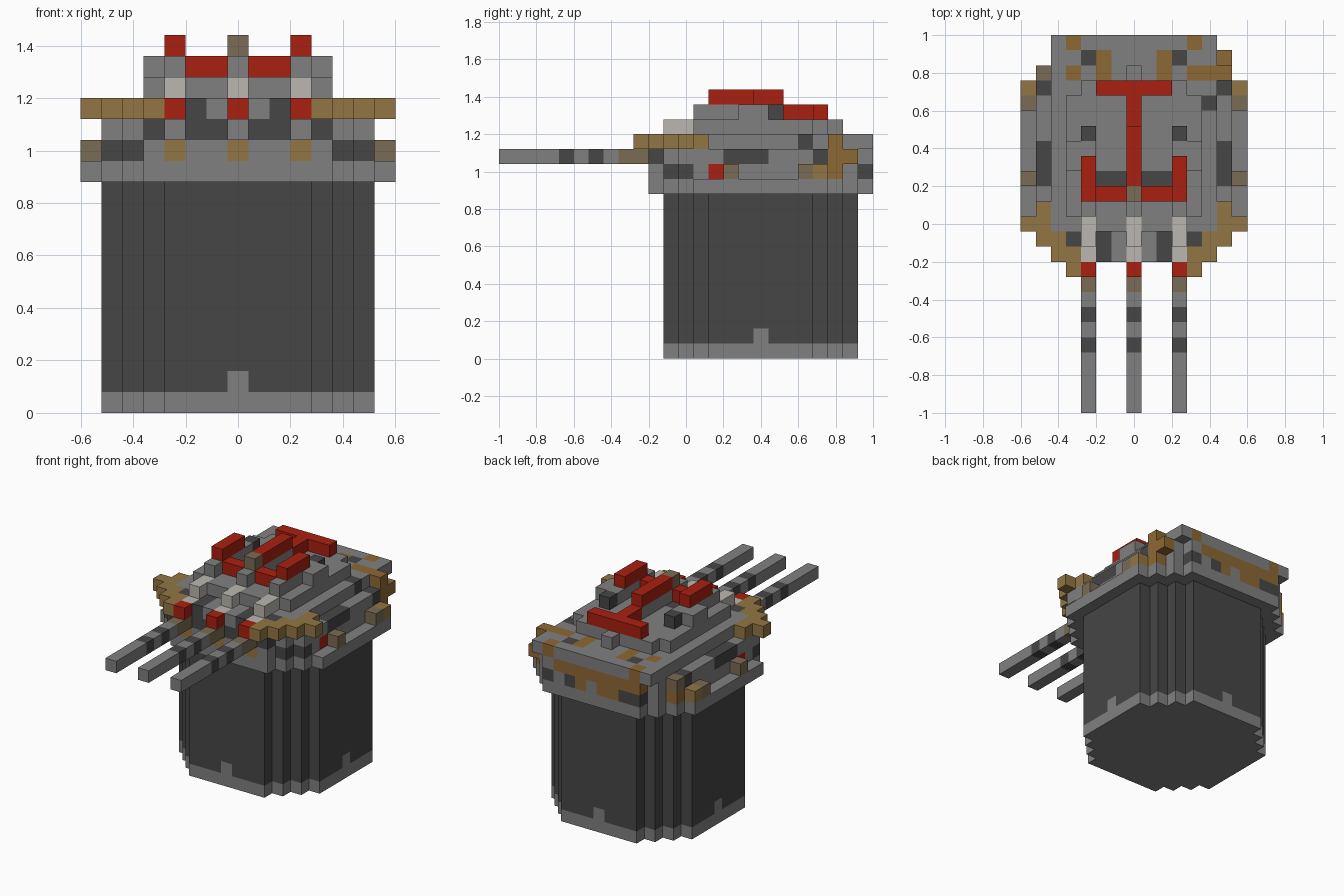
import bpy, bmesh
from mathutils import Vector

S = 0.08  # size of one cell
cube = bpy.data.objects.get("Cube")
if cube:
    bpy.data.objects.remove(cube)

COLOURS = {
    "grey": (0.216, 0.216, 0.216),
    "dark_grey": (0.061, 0.061, 0.061),
    "tan": (0.29, 0.18, 0.06),
    "ochre": (0.27, 0.14, 0.035),
    "taupe": (0.195, 0.147, 0.09),
    "red": (0.40, 0.014, 0.005),
    "pale_grey": (0.50, 0.475, 0.44),
}
NAMES = list(COLOURS)
MATS = []
for name, rgb in COLOURS.items():
    m = bpy.data.materials.new(name)
    m.use_nodes = True
    m.diffuse_color = (*rgb, 1)
    bsdf = m.node_tree.nodes["Principled BSDF"]
    bsdf.inputs["Base Color"].default_value = (*rgb, 1)
    bsdf.inputs["Roughness"].default_value = 0.8
    MATS.append(m)

cells = {}  # (x, y, layer) -> (part, colour)


def span(v):
    return range(v[0], v[1] + 1) if isinstance(v, tuple) else (v,)


def fill(part, colour, xs, ys, zs, mirror=False):
    """Fill a block of cells, optionally on both sides."""
    for x in span(xs):
        for y in span(ys):
            for z in span(zs):
                cells[x, y, z] = (part, colour)
                if mirror:
                    cells[-x, y, z] = (part, colour)


def octagon(part, colour, half, zs, limit=99):
    """Fill an eight-sided stepped slab around the tower axis."""
    for x in range(-half, half + 1):
        for d in range(-half, half + 1):
            if abs(x) + abs(d) <= 2 * half - 3 and abs(x) <= limit:
                fill(part, colour, x, d + 5, zs)


# Tower with its foot band and four tabs
octagon("tower", "grey", 6, 0)
octagon("tower", "dark_grey", 6, (1, 10))
for x, y in ((0, -1), (0, 11), (6, 5), (-6, 5)):
    fill("tower", "grey", x, y, 1)

# Flange and turret body
octagon("flange", "grey", 7, 11)
octagon("turret_body", "grey", 7, (12, 13), 6)
T = "turret_body"
fill(T, "dark_grey", 5, -1, 12, True)
fill(T, "dark_grey", 6, 0, 12, True)
fill(T, "dark_grey", 4, 12, 12, True)
fill(T, "red", 6, 2, 12, True)
fill(T, "ochre", 6, 10, 12, True)
fill(T, "dark_grey", 6, (3, 5), 13, True)
fill(T, "dark_grey", 6, 9, 13, True)
fill(T, "dark_grey", 4, (-2, -1), 13, True)
fill(T, "dark_grey", (1, 2), -2, 13, True)

# Camouflage patches on the back
fill(T, "ochre", (-4, 3), 12, 13)
fill(T, "ochre", 1, 12, 12)
fill(T, "ochre", (-2, -1), 12, 12)
fill(T, "dark_grey", 2, 12, 12)
fill(T, "dark_grey", -3, 12, 12)
fill(T, "taupe", -6, 10, 13)
fill(T, "ochre", 6, (10, 11), 13)

# Side fittings
fill("side_fittings", "taupe", 7, 3, 12, True)
fill("side_fittings", "taupe", 7, 8, 12, True)
fill("side_fittings", "tan", 7, 9, 12, True)

# Deck plate and its painted patches
D = "deck_plate"
fill(D, "grey", (-5, 5), (0, 12), 14)
fill(D, "grey", (-4, 4), -1, 14)
fill(D, "grey", (-3, 3), -2, 14)
fill(D, "dark_grey", 4, -1, 14, True)
fill(D, "dark_grey", 2, (-2, -1), 14, True)
fill(D, "ochre", 4, 12, 14, True)
fill(D, "ochre", 4, 10, 14, True)
fill(D, "ochre", 2, (10, 11), 14, True)
fill(D, "ochre", (5, 6), 10, 14)
fill(D, "dark_grey", 3, 11, 14, True)
fill(D, "dark_grey", 5, 8, 14)

# Front wings, stepping back along the rim
W = "front_wings"
fill(W, "tan", 4, -3, 14, True)
for step in range(3):
    fill(W, "tan", (step + 4, step + 5), step - 2, 14, True)
fill(W, "tan", 6, 1, 14, True)

# Raised roof tiers
R = "roof"
fill(R, "grey", (-3, 3), (0, 9), 15)
fill(R, "grey", 4, (1, 8), 15, True)
fill(R, "grey", 0, 10, 15)
fill(R, "dark_grey", (1, 2), 3, 15, True)
fill(R, "grey", 3, (1, 5), 16, True)
fill(R, "grey", 4, (4, 5), 16, True)
fill(R, "dark_grey", 3, 6, 16, True)
fill(R, "grey", 0, (1, 6), 16)

# Red roof trim
fill("roof_trim", "red", (1, 2), 2, 16, True)
fill("roof_trim", "red", 0, (7, 9), 16)
fill("roof_trim", "red", (-2, 2), 9, 16)
fill("roof_trim", "red", 3, (2, 4), 17, True)
fill("roof_trim", "red", 0, (3, 6), 17)
fill("roof_trim", "taupe", 0, 2, 17)

# Three guns with bands, breeches and collars
for x, gun in ((-3, "right_gun"), (0, "middle_gun"), (3, "left_gun")):
    fill(gun, "grey", x, (-12, -5), 13)
    fill(gun, "dark_grey", x, -8, 13)
    fill(gun, "dark_grey", x, -6, 13)
    fill(gun, "taupe", x, (-4, -3), 13)
    fill(gun, "red", x, -3, 14)
    fill(gun, "pale_grey", x, -2, 14)
    fill(gun, "pale_grey", x, (-1, 0), 15)
    fill(gun, "tan", x, -2, 12)

AXES = [Vector(a) * s for a in ((1, 0, 0), (0, 1, 0), (0, 0, 1)) for s in (1, -1)]


def build(part):
    """Make one mesh from the exposed cell faces of a part."""
    bm = bmesh.new()
    for cell, (owner, colour) in cells.items():
        if owner != part:
            continue
        centre = Vector(cell) + Vector((0, 0, 0.5))
        for n in AXES:
            if tuple(int(c + d) for c, d in zip(cell, n)) in cells:
                continue
            u = Vector((abs(n.y) + abs(n.z), abs(n.x), 0))
            v = n.cross(u)
            corners = (-u - v, u - v, u + v, v - u)
            face = bm.faces.new([bm.verts.new((centre + (n + c) / 2) * S) for c in corners])
            face.material_index = NAMES.index(colour)
    bmesh.ops.remove_doubles(bm, verts=bm.verts[:], dist=S / 100)
    mesh = bpy.data.meshes.new(part)
    bm.to_mesh(mesh)
    bm.free()
    for m in MATS:
        mesh.materials.append(m)
    bpy.context.collection.objects.link(bpy.data.objects.new(part, mesh))


for part in dict.fromkeys(owner for owner, _ in cells.values()):
    build(part)
